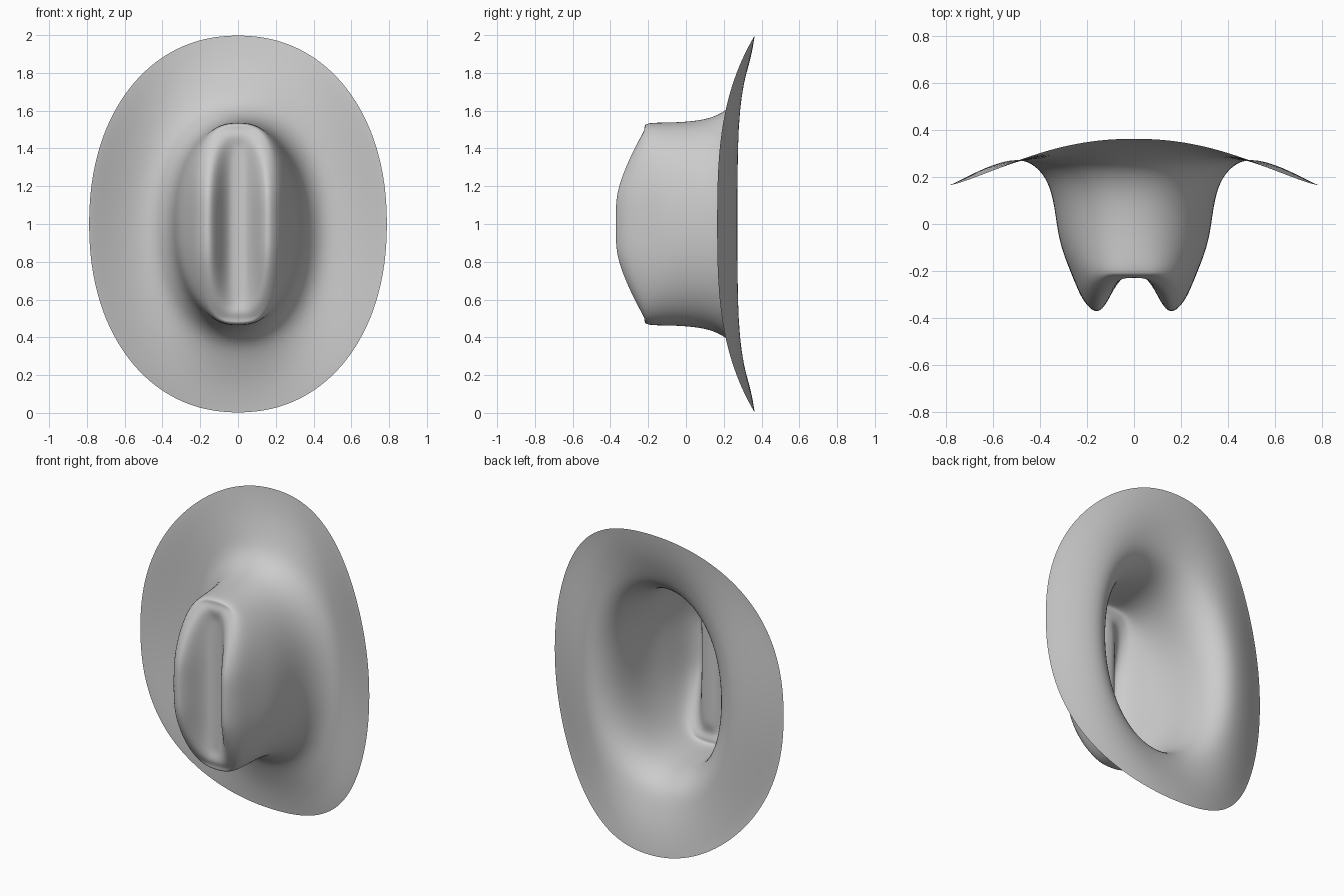
import bpy, bmesh, math

if "Cube" in bpy.data.objects:
    bpy.data.objects.remove(bpy.data.objects["Cube"])

SEG = 48

# Brim and crown wall rings: half width, half height, squareness, y at sides, y at ends
WALL = [
    (.790, 1.00, 2.15, .165, .365),
    (.765, .970, 2.15, .175, .361),
    (.630, .850, 2.15, .245, .338),
    (.500, .720, 2.15, .284, .292),
    (.420, .630, 2.15, .252, .250),
    (.365, .575, 2.15, .180, .170),
    (.340, .550, 2.15, .080, .080),
    (.327, .540, 2.2, -.030, -.030),
    (.305, .538, 2.3, -.120, -.120),
    (.270, .537, 2.5, -.205, -.190),
]
# Crown top rings: half width, half height, squareness, share of ridge height
TOP = [
    (.228, .527, 2.8, .62),
    (.190, .512, 3.0, .95),
    (.153, .495, 3.0, 1.09),
    (.118, .475, 3.0, .82),
    (.085, .450, 3.0, .36),
    (.050, .420, 3.0, .05),
    (.018, .390, 3.0, .00),
]
VALLEY = -.22


def outline(rx, rz, n):
    """Rounded oval points as x and height offset."""
    pts = []
    for i in range(SEG):
        a = 2 * math.pi * i / SEG
        c, s = math.sin(a), math.cos(a)
        pts.append((rx * math.copysign(abs(c) ** (2 / n), c),
                    rz * math.copysign(abs(s) ** (2 / n), s)))
    return pts


def ridge(dz):
    """Height profile of the two crown ridges, falling toward each end."""
    t = max(0, (abs(dz) - .12) / .38)
    return -.368 + .15 * min(t, 1) ** 1.4


bm = bmesh.new()
rings = []
for rx, rz, n, ys, ye in WALL:
    rings.append([bm.verts.new((x, ys + (ye - ys) * abs(z / rz) ** 3, 1 + z))
                  for x, z in outline(rx, rz, n)])
for rx, rz, n, m in TOP:
    rings.append([bm.verts.new((x, VALLEY + (ridge(z) - VALLEY) * m, 1 + z))
                  for x, z in outline(rx, rz, n)])

# Skin between the rings
for a, b in zip(rings, rings[1:]):
    for i in range(SEG):
        j = (i + 1) % SEG
        bm.faces.new((a[i], a[j], b[j], b[i]))

# Close the bottom of the crease with strips across it
r = rings[-1]
for i in range(SEG // 2):
    quad = [r[i], r[i + 1], r[SEG - i - 1], r[(SEG - i) % SEG]]
    bm.faces.new(list(dict.fromkeys(quad)))

bmesh.ops.recalc_face_normals(bm, faces=bm.faces)
bm.normal_update()
# Outside of the crown faces the front
if sum(f.normal.y * f.calc_area() for f in bm.faces) > 0:
    bmesh.ops.reverse_faces(bm, faces=bm.faces)

mesh = bpy.data.meshes.new("hat")
bm.to_mesh(mesh)
bm.free()
mesh.shade_smooth()
hat = bpy.data.objects.new("hat", mesh)
bpy.context.collection.objects.link(hat)
sub = hat.modifiers.new("smooth", 'SUBSURF')
sub.levels = sub.render_levels = 2
